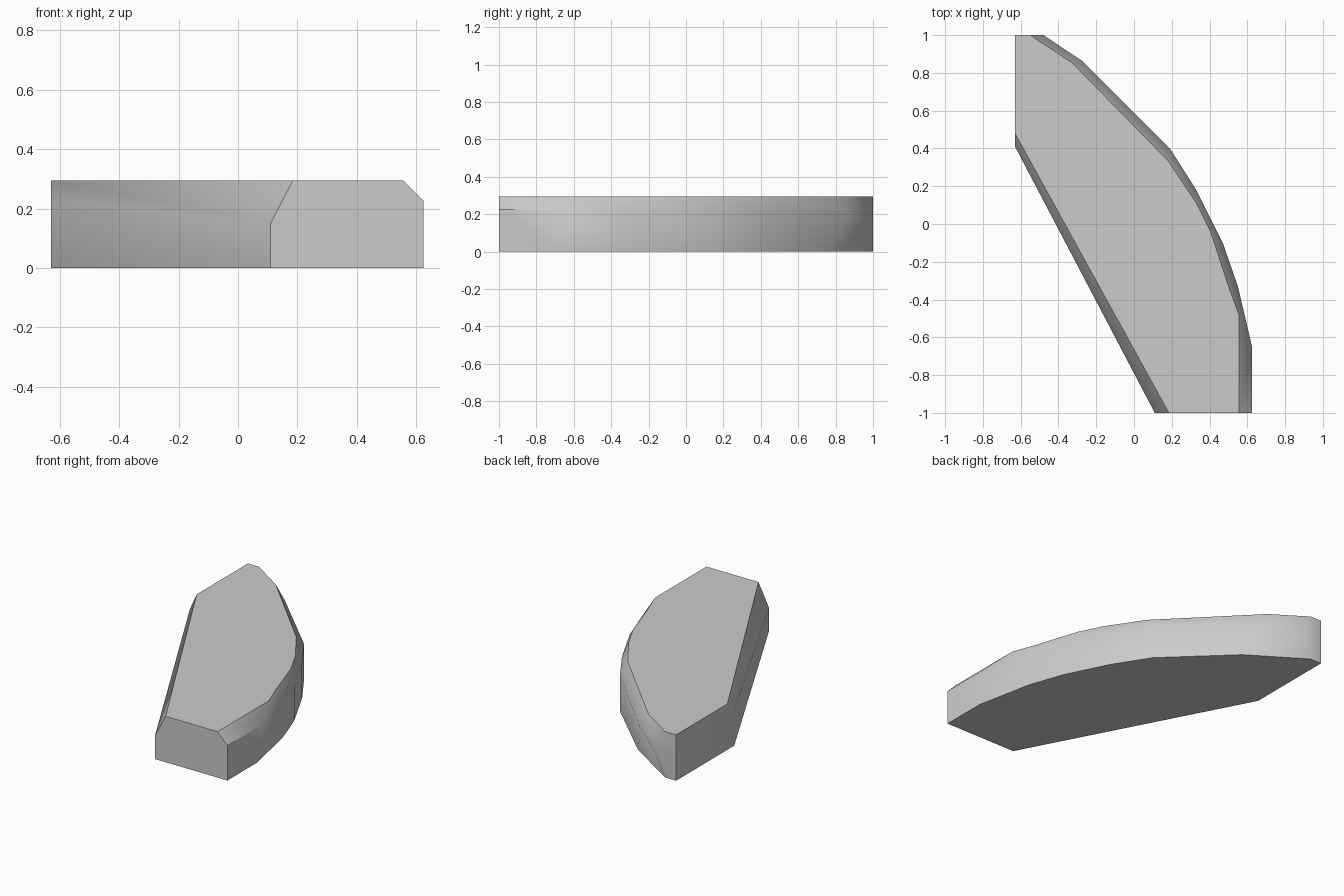
import bpy
import bmesh
import math

cube = bpy.data.objects.get("Cube")
if cube:
    bpy.data.objects.remove(cube)

HEIGHT = 0.295

# Widest outline of the slab (x, y, height of the bevel line), clockwise from the back corner
waist = [
    (-0.63, 1, 0.15), (-0.48, 1, 0.14), (-0.27, 0.86, 0.21),
    (0.19, 0.4, 0.225), (0.33, 0.18, 0.225), (0.47, -0.1, 0.225),
    (0.55, -0.33, 0.225), (0.625, -0.65, 0.225), (0.625, -1, 0.225),
    (0.11, -1, 0.15), (-0.63, 0.41, 0.225),
]
# Bevelled rim of the flat top, matched point for point
rim = [
    (-0.63, 1), (-0.55, 1), (-0.33, 0.855), (0.18, 0.335),
    (0.33, 0.11), (0.405, -0.04), (0.5, -0.33), (0.555, -0.48),
    (0.555, -1), (0.185, -1), (-0.63, 0.48),
]
# The base follows the waist, tucked in at the back tip
base = [(x, y) for x, y, z in waist]
base[1] = (-0.55, 1)
base[2] = (-0.2, 0.775)
base[7] = (0.625, -0.7)


def add_ring(bm, points):
    return [bm.verts.new(p) for p in points]


def bridge(bm, lower, upper):
    count = len(lower)
    for i in range(count):
        j = (i + 1) % count
        bm.faces.new((lower[i], lower[j], upper[j], upper[i]))


# Slab: flat base, upright wall, bevelled shoulder and flat top
bm = bmesh.new()
base_ring = add_ring(bm, [(x, y, 0) for x, y in base])
waist_ring = add_ring(bm, waist)
rim_ring = add_ring(bm, [(x, y, HEIGHT) for x, y in rim])
bridge(bm, base_ring, waist_ring)
bridge(bm, waist_ring, rim_ring)
bm.faces.new(base_ring)
bm.faces.new(rim_ring)
bmesh.ops.recalc_face_normals(bm, faces=bm.faces[:])

mesh = bpy.data.meshes.new("curved_slab")
bm.to_mesh(mesh)
bm.free()
slab = bpy.data.objects.new("curved_slab", mesh)
bpy.context.collection.objects.link(slab)

# Plain grey surface
grey = bpy.data.materials.new("plain_grey")
grey.use_nodes = True
colour = (0.6, 0.6, 0.6, 1)
grey.diffuse_color = colour
grey.node_tree.nodes["Principled BSDF"].inputs["Base Color"].default_value = colour
mesh.materials.append(grey)

# Soft curved wall, crisp top and bottom edges
bpy.ops.object.select_all(action="DESELECT")
slab.select_set(True)
bpy.context.view_layer.objects.active = slab
bpy.ops.object.shade_smooth_by_angle(angle=math.radians(40))
